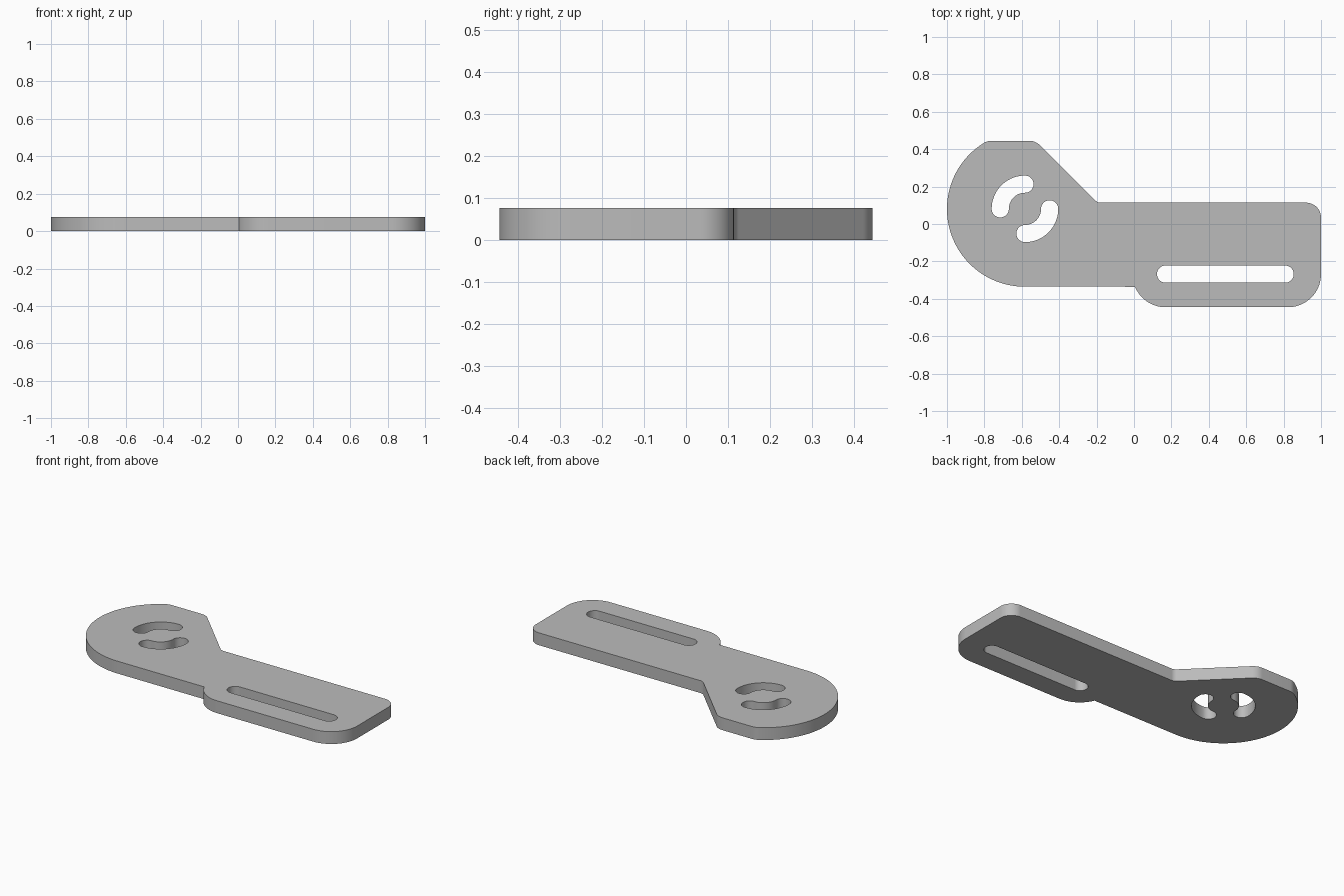
import bpy, bmesh
from math import radians, cos, sin, atan2, sqrt, degrees

cube = bpy.data.objects.get("Cube")
if cube:
    bpy.data.objects.remove(cube, do_unlink=True)

THICK = 0.076
TOP = 0.445


def arc(cx, cy, r, a0, a1, step=5):
    """Points on an arc from angle a0 to a1 (degrees)."""
    n = max(2, round(abs(a1 - a0) / step))
    angles = [radians(a0 + (a1 - a0) * i / n) for i in range(n + 1)]
    return [(cx + r * cos(a), cy + r * sin(a)) for a in angles]


# Outer profile, clockwise from the lower notch
hub_x, hub_y, hub_r = -0.585, 0.08, 0.415
fillet = 0.08
dy = TOP - fillet - hub_y
dx = sqrt((hub_r - fillet) ** 2 - dy ** 2)
tangent = degrees(atan2(dy, -dx))
end_r, end_y = 0.177, -0.268
notch = degrees(atan2(-0.0675, -0.1635)) + 360

outline = (
    arc(hub_x, hub_y, hub_r, 270, tangent, 3)              # round hub
    + arc(hub_x - dx, TOP - fillet, fillet, tangent, 90)   # hub to flat top
    + arc(-0.56, TOP - fillet, fillet, 90, 45)             # flat to slope
    + arc(-0.178, 0.154, 0.04, 225, 270)                   # slope to arm
    + arc(0.92, 0.034, 0.08, 90, 0)                        # arm corner
    + arc(1 - end_r, end_y, end_r, 0, -90)                 # lower right corner
    + arc(0.169, end_y, end_r, 270, notch)                 # lower left corner
)

# Straight slot in the arm
slot_r = 0.046
straight_slot = arc(0.169, end_y, slot_r, 90, 270) + arc(0.808, end_y, slot_r, -90, 90)


def curved_slot(a0, a1, cx=-0.583, cy=0.081, r=0.132):
    """Rounded slot following an arc about the hub."""
    def cap(a, start):
        x, y = cx + r * cos(radians(a)), cy + r * sin(radians(a))
        return arc(x, y, slot_r, start, start + 180, 10)[1:-1]
    return (arc(cx, cy, r + slot_r, a0, a1) + cap(a1, a1)
            + arc(cx, cy, r - slot_r, a1, a0) + cap(a0, a0 + 180))


# Filled profile with holes, extruded to a plate
curve = bpy.data.curves.new("plate_profile", "CURVE")
curve.dimensions = "2D"
curve.fill_mode = "BOTH"
curve.extrude = THICK / 2
for loop in (outline, straight_slot, curved_slot(90, 180), curved_slot(-90, 0)):
    spline = curve.splines.new("POLY")
    spline.points.add(len(loop) - 1)
    for point, (x, y) in zip(spline.points, loop):
        point.co = (x, y, 0, 1)
    spline.use_cyclic_u = True

profile = bpy.data.objects.new("plate_profile", curve)
bpy.context.collection.objects.link(profile)
graph = bpy.context.evaluated_depsgraph_get()
mesh = bpy.data.meshes.new_from_object(profile.evaluated_get(graph))
bpy.data.objects.remove(profile, do_unlink=True)

# Weld caps to walls and stand the plate on the ground
bm = bmesh.new()
bm.from_mesh(mesh)
bmesh.ops.remove_doubles(bm, verts=bm.verts, dist=0.0002)
bmesh.ops.translate(bm, verts=bm.verts, vec=(0, 0, THICK / 2))
bmesh.ops.recalc_face_normals(bm, faces=bm.faces)
bm.to_mesh(mesh)
bm.free()

plate = bpy.data.objects.new("slotted_plate", mesh)
bpy.context.collection.objects.link(plate)

# Plain grey metal
grey = bpy.data.materials.new("grey_metal")
grey.use_nodes = True
grey.diffuse_color = (0.5, 0.5, 0.5, 1)
grey.node_tree.nodes["Principled BSDF"].inputs["Base Color"].default_value = (0.5, 0.5, 0.5, 1)
mesh.materials.clear()
mesh.materials.append(grey)

bpy.ops.object.select_all(action="DESELECT")
plate.select_set(True)
bpy.context.view_layer.objects.active = plate
bpy.ops.object.shade_smooth_by_angle(angle=radians(30))
